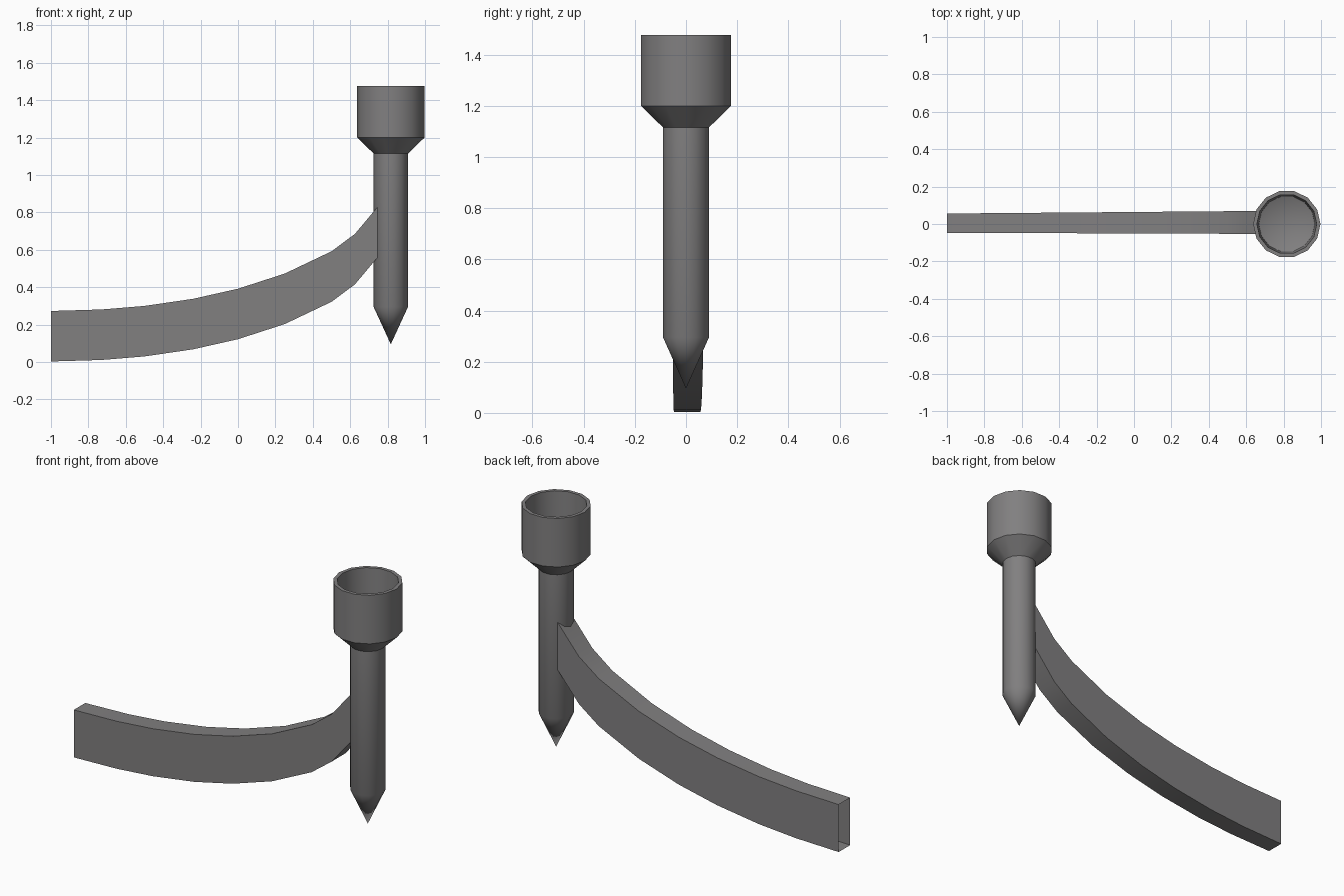
import bpy, bmesh, math

if "Cube" in bpy.data.objects:
    bpy.data.objects.remove(bpy.data.objects["Cube"])

grey = bpy.data.materials.new("iron_grey")
grey.diffuse_color = (0.22, 0.215, 0.217, 1)
grey.use_nodes = True
grey.node_tree.nodes["Principled BSDF"].inputs["Base Color"].default_value = grey.diffuse_color


def finish(name, bm, angle):
    bmesh.ops.recalc_face_normals(bm, faces=bm.faces)
    me = bpy.data.meshes.new(name)
    bm.to_mesh(me)
    bm.free()
    me.materials.append(grey)
    ob = bpy.data.objects.new(name, me)
    bpy.context.collection.objects.link(ob)
    bpy.ops.object.select_all(action='DESELECT')
    ob.select_set(True)
    bpy.context.view_layer.objects.active = ob
    bpy.ops.object.shade_smooth_by_angle(angle=math.radians(angle))
    return ob


def lathe(name, profile, cx, sides, angle=35):
    """Turn (radius, z) points round a vertical axis; radius 0 is a single tip."""
    bm = bmesh.new()
    rings = []
    for r, z in profile:
        if r == 0:
            rings.append([bm.verts.new((cx, 0, z))] * sides)
        else:
            rings.append([bm.verts.new((cx + r * math.cos(2 * math.pi * i / sides),
                                        r * math.sin(2 * math.pi * i / sides), z))
                          for i in range(sides)])
    for a, b in zip(rings, rings[1:]):
        for i in range(sides):
            j = (i + 1) % sides
            bm.faces.new(list(dict.fromkeys((a[i], a[j], b[j], b[i]))))
    return finish(name, bm, angle)


# Spiked post with a hollow cup on top
lathe("post_and_cup",
      [(0, 0.095), (0.092, 0.295), (0.092, 1.115), (0.18, 1.2), (0.18, 1.476),
       (0.16, 1.476), (0.15, 1.2), (0, 1.14)], 0.817, 14)

# Curved wall arm: rectangular tube, open at the wall end
path = [(-1, 0.003), (-0.73, 0.011), (-0.5, 0.03), (-0.24, 0.068), (0, 0.122),
        (0.25, 0.203), (0.5, 0.322), (0.625, 0.415), (0.74, 0.552), (0.78, 0.60)]
bm = bmesh.new()
sections = []
for x, z in path:
    t = (x + 1) / 1.7
    y0, y1 = -0.047 - 0.006 * t, 0.056 + 0.014 * t
    sections.append([bm.verts.new((x, y, z + h)) for y, h in
                     ((y0, 0), (y1, 0), (y1, 0.27), (y0, 0.27))])
for a, b in zip(sections, sections[1:]):
    for i in range(4):
        j = (i + 1) % 4
        bm.faces.new((a[i], a[j], b[j], b[i]))
finish("curved_arm", bm, 35)
